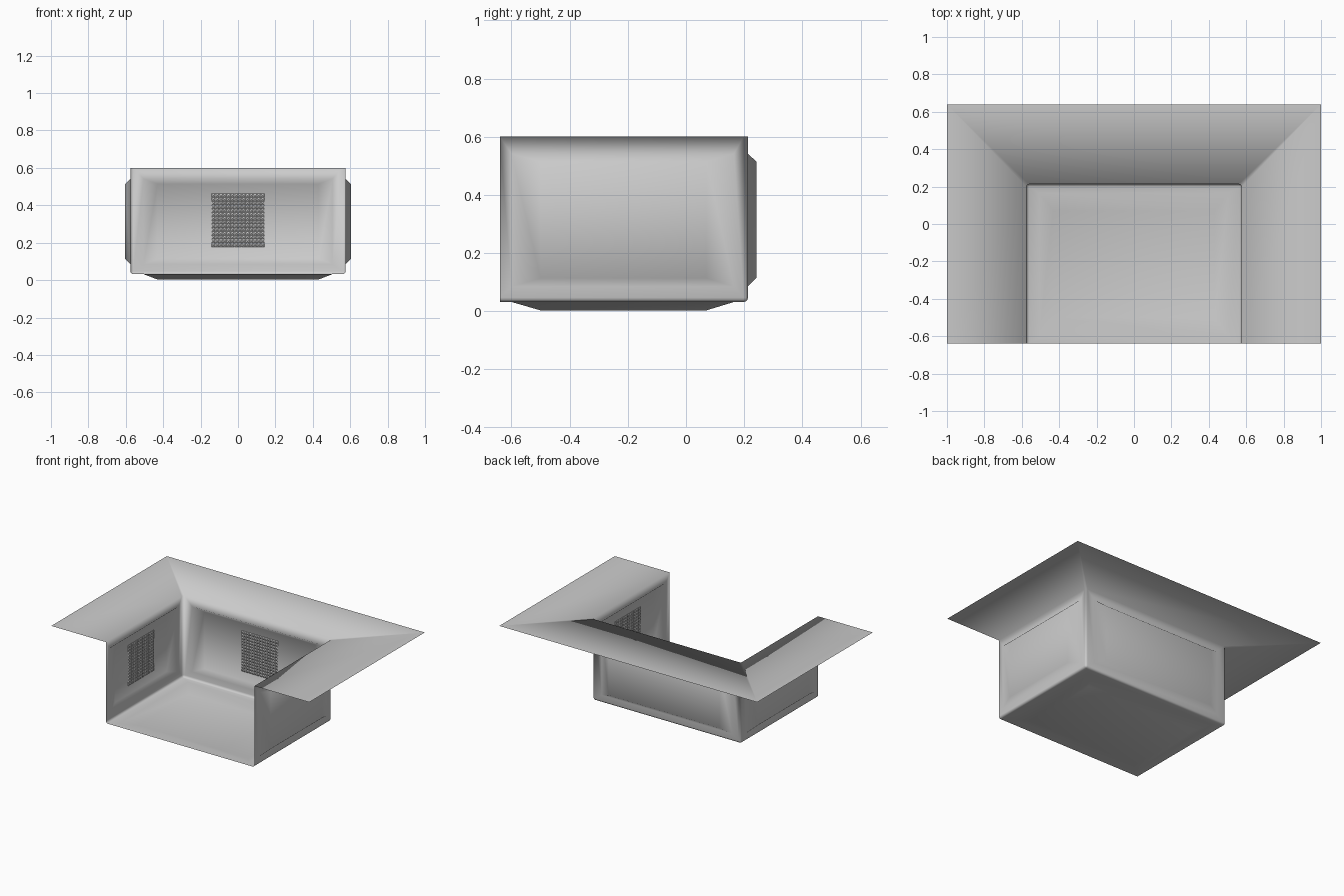
import bpy, bmesh
from mathutils import Vector, Matrix

if "Cube" in bpy.data.objects:
    bpy.data.objects.remove(bpy.data.objects["Cube"])

X, Y0, Y1, Z0, Z1 = 0.575, -0.64, 0.213, 0.032, 0.60   # open box limits
DEPTH = 0.029                                          # how far the panels are pushed out
# panel limits per axis: outer rim and inner plateau
RIM = [(-0.505, 0.505), (-0.60, 0.165), (0.085, 0.542)]
FLAT = [(-0.43, 0.43), (-0.50, 0.07), (0.114, 0.514)]


def finish(name, bm, smooth=True):
    me = bpy.data.meshes.new(name)
    bm.to_mesh(me)
    bm.free()
    for p in me.polygons:
        p.use_smooth = smooth
    ob = bpy.data.objects.new(name, me)
    bpy.context.collection.objects.link(ob)
    return ob


def inset_to(bm, face, limits, push):
    """Inset a face, then fit it to the given limits and push it outward."""
    bmesh.ops.inset_individual(bm, faces=[face], thickness=0.01)
    face.normal_update()
    n = face.normal.copy()
    c = face.calc_center_median()
    for v in face.verts:
        for i in range(3):
            if abs(n[i]) < 0.5:
                v.co[i] = limits[i][1] if v.co[i] > c[i] else limits[i][0]
        v.co += n * push


# open box: no top, no front, rounded inner edges
bm = bmesh.new()
bmesh.ops.create_cube(bm, size=1)
for v in bm.verts:
    v.co = Vector((X if v.co.x > 0 else -X, Y1 if v.co.y > 0 else Y0, Z1 if v.co.z > 0 else Z0))
bm.normal_update()
bmesh.ops.delete(bm, geom=[f for f in bm.faces if f.normal.z > 0.5 or f.normal.y < -0.5], context='FACES')
inner = [e for e in bm.edges if len(e.link_faces) == 2]
bmesh.ops.bevel(bm, geom=inner, offset=0.015, segments=3, profile=0.5, affect='EDGES')
bm.normal_update()

# flat collar around the top, mitred at the back corners
rim = [e for e in bm.edges if e.is_boundary and all(v.co.z > Z1 - 0.001 for v in e.verts)]
walls = [f for f in bm.faces if f.calc_area() > 0.2]
ext = bmesh.ops.extrude_edge_only(bm, edges=rim)
for v in [g for g in ext['geom'] if isinstance(g, bmesh.types.BMVert)]:
    v.co = Vector((1 if v.co.x > 0 else -1, -0.64 if v.co.y < -0.6 else 0.64, Z1))
bmesh.ops.remove_doubles(bm, verts=bm.verts[:], dist=0.0005)

# pushed-out panels in floor and walls
for f in walls:
    inset_to(bm, f, RIM, 0)
    inset_to(bm, f, FLAT, DEPTH)
finish("basin_with_collar", bm)


# small square grilles on the inside of the three walls
def grille(name, loc, angle):
    bm = bmesh.new()
    bmesh.ops.create_grid(bm, x_segments=14, y_segments=14, size=0.142)
    bmesh.ops.poke(bm, faces=bm.faces[:], offset=0.006)
    turn = Matrix.Rotation(angle, 4, 'Z') @ Matrix.Rotation(1.570796, 4, 'X')
    bmesh.ops.transform(bm, matrix=Matrix.Translation(loc) @ turn, verts=bm.verts[:])
    finish(name, bm, False)


grille("back_grille", (0, Y1 + DEPTH - 0.002, 0.32), 0)
grille("left_grille", (-X - DEPTH + 0.002, -0.215, 0.32), 1.570796)
grille("right_grille", (X + DEPTH - 0.002, -0.215, 0.32), -1.570796)
